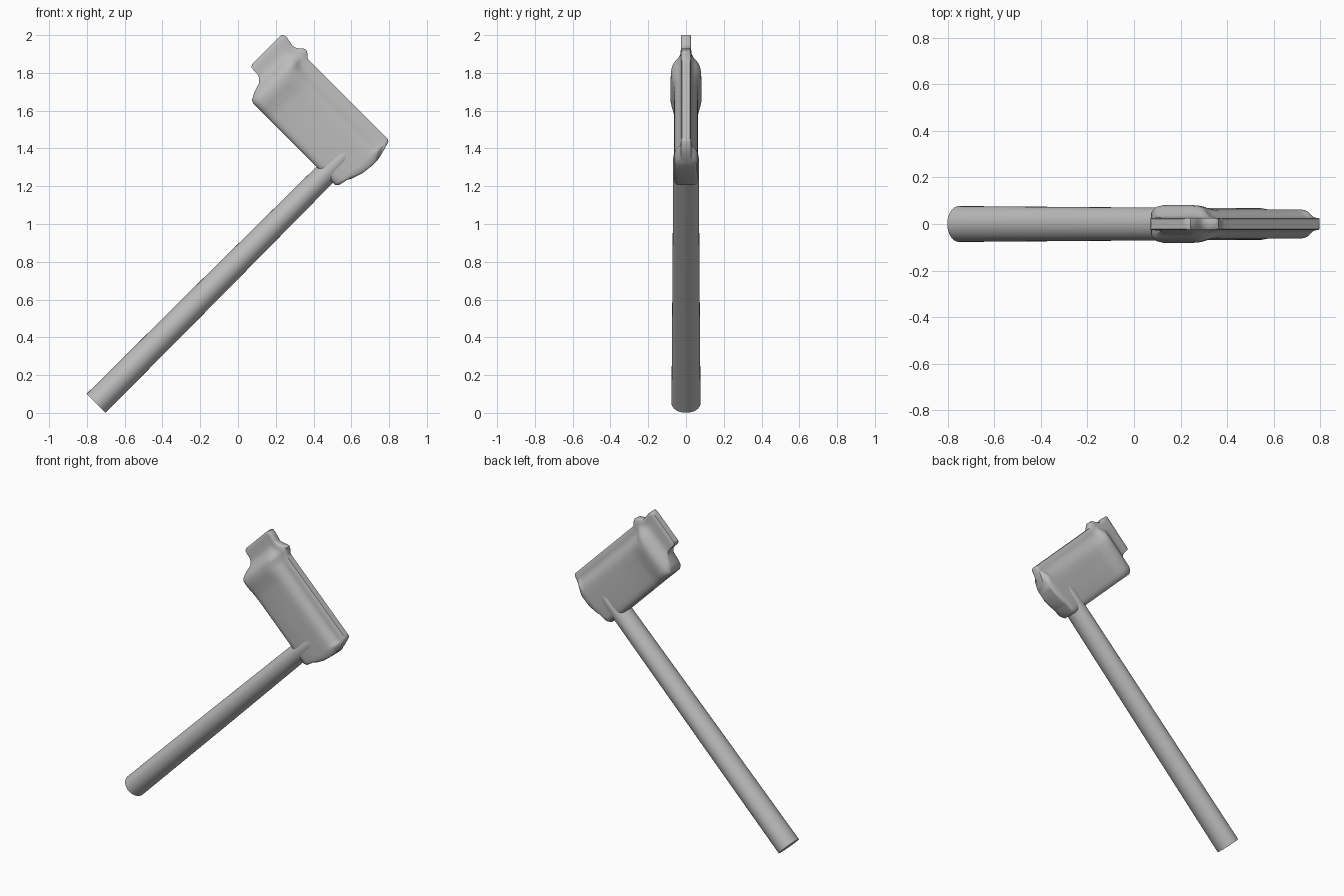
import bpy, bmesh, math

R = math.sqrt(0.5)
grey = bpy.data.materials.new("plain grey")
grey.diffuse_color = (0.5, 0.5, 0.5, 1)


def place(u, v, y):
    """Tool axes (u along handle, v along head) to world, tilted 45 degrees."""
    return ((u - v) * R, y, (u + v) * R)


def loft(name, rings, angle):
    bm = bmesh.new()
    loops = [[bm.verts.new(place(*p)) for p in ring] for ring in rings]
    n = len(loops[0])
    for a, b in zip(loops, loops[1:]):
        for i in range(n):
            j = (i + 1) % n
            bm.faces.new((a[i], a[j], b[j], b[i]))
    bm.faces.new(loops[0][::-1])
    bm.faces.new(loops[-1])
    bmesh.ops.recalc_face_normals(bm, faces=bm.faces)
    me = bpy.data.meshes.new(name)
    bm.to_mesh(me)
    bm.free()
    me.materials.append(grey)
    ob = bpy.data.objects.new(name, me)
    bpy.context.collection.objects.link(ob)
    bpy.ops.object.select_all(action='DESELECT')
    ob.select_set(True)
    bpy.context.view_layer.objects.active = ob
    bpy.ops.object.shade_smooth_by_angle(angle=math.radians(angle))
    return ob


# Handle: tapered oval rod, its tip showing slightly through the head
def oval(u, rv, ry, n=32):
    return [(u, 0.567 + rv * math.cos(2 * math.pi * i / n),
             ry * math.sin(2 * math.pi * i / n)) for i in range(n)]


loft("handle", [oval(-0.495, 0.071, 0.077), oval(0.4, 0.067, 0.072),
                oval(1.22, 0.061, 0.068), oval(1.34, 0.058, 0.068),
                oval(1.41, 0.045, 0.058)], 40)

# Head: stations (v, u low, u high, half thickness)
stations = [
    (0.424, 1.420, 1.470, 0.050), (0.432, 1.360, 1.510, 0.057),
    (0.452, 1.300, 1.578, 0.061), (0.463, 1.283, 1.585, 0.063),
    (0.474, 1.232, 1.585, 0.063), (0.490, 1.217, 1.585, 0.063),
    (0.620, 1.216, 1.585, 0.063), (0.800, 1.216, 1.585, 0.063),
    (0.960, 1.216, 1.585, 0.063), (1.000, 1.216, 1.585, 0.067),
    (1.040, 1.216, 1.585, 0.077), (1.065, 1.216, 1.587, 0.081),
    (1.085, 1.216, 1.605, 0.081), (1.102, 1.216, 1.615, 0.078),
    (1.118, 1.222, 1.609, 0.070), (1.138, 1.258, 1.592, 0.052),
    (1.156, 1.315, 1.580, 0.036), (1.175, 1.333, 1.579, 0.030),
    (1.195, 1.340, 1.583, 0.028), (1.222, 1.340, 1.588, 0.027),
    (1.244, 1.344, 1.586, 0.026), (1.252, 1.358, 1.574, 0.021)]
# Cross-section: (fraction across u, share of the full thickness)
profile = [(0, 0.45), (0.02, 0.72), (0.06, 0.92), (0.12, 1), (0.35, 1), (0.55, 1),
           (0.66, 0.96), (0.74, 0.8), (0.80, 0.45), (0.85, 0.15),
           (0.90, 0.03), (0.98, 0)]
rings = []
for v, lo, hi, t in stations:
    e = min(0.026, t)
    side = [(lo + s * (hi - lo), v, e + (t - e) * p) for s, p in profile]
    side.append((hi, v, e * 0.8))
    rings.append(side + [(u, w, -y) for u, w, y in reversed(side)])
loft("axe_head", rings, 50)
